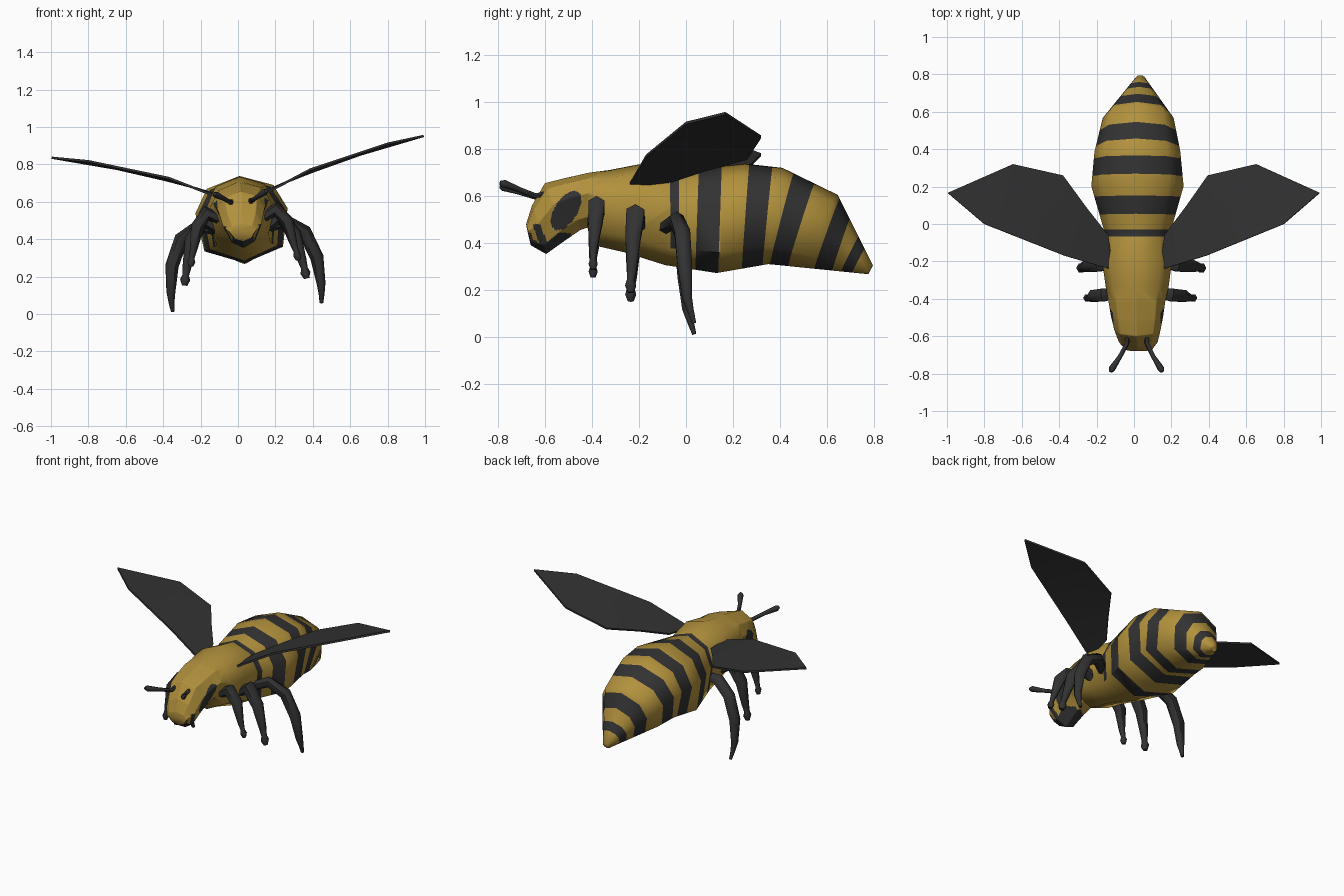
import bpy, bmesh, math
from mathutils import Matrix, Vector

if "Cube" in bpy.data.objects:
    bpy.data.objects.remove(bpy.data.objects["Cube"])


def material(name, rgb):
    m = bpy.data.materials.new(name)
    m.diffuse_color = (*rgb, 1)
    m.use_nodes = True
    m.node_tree.nodes["Principled BSDF"].inputs["Base Color"].default_value = m.diffuse_color
    return m


YELLOW = material("honey_yellow", (0.445, 0.285, 0.046))
BLACK = material("charcoal_black", (0.032, 0.032, 0.032))

# The whole insect banks slightly to one side
BANK = (Matrix.Translation((0.018, 0, 0.56)) @ Matrix.Rotation(math.radians(-3.35), 4, 'Y')
        @ Matrix.Translation((0, 0, -0.56)))


def finish(name, bm, mats, angle=60, mirror=False):
    bmesh.ops.recalc_face_normals(bm, faces=bm.faces)
    me = bpy.data.meshes.new(name)
    bm.to_mesh(me)
    bm.free()
    for m in mats:
        me.materials.append(m)
    me.shade_smooth()
    me.set_sharp_from_angle(angle=math.radians(angle))
    ob = bpy.data.objects.new(name, me)
    bpy.context.collection.objects.link(ob)
    ob.matrix_world = BANK
    if mirror:
        ob.modifiers.new("mirror", 'MIRROR').use_clip = False
    return ob


def loft(bm, rings):
    rows = [[bm.verts.new(p) for p in ring] for ring in rings]
    n = len(rows[0])
    for a, b in zip(rows, rows[1:]):
        for i in range(n):
            bm.faces.new((a[i], a[(i + 1) % n], b[(i + 1) % n], b[i]))
    bm.faces.new(rows[0])
    bm.faces.new(rows[-1])


# Body: eight-sided rings as top y, top z, bottom y, bottom z, half width, lower width factor
SECTIONS = [
    (-.68, .48, -.66, .39, .072, .6),
    (-.655, .56, -.595, .353, .104, .6),
    (-.60, .655, -.515, .41, .124, .65),
    (-.52, .675, -.45, .455, .14, .7),
    (-.41, .70, -.42, .465, .152, .7),
    (-.33, .71, -.37, .385, .167, .75),
    (-.20, .735, -.26, .36, .184, .75),
    (-.05, .705, -.09, .306, .170, .85),
    (.25, .738, .13, .272, .247, .85),
    (.41, .72, .35, .31, .230, .85),
    (.645, .605, .45, .30, .190, .85),
    (.795, .305, .775, .267, .022, .85),
]


def body_ring(yt, zt, yb, zb, w, low):
    mid = Vector((0, (yt + yb) / 2, (zt + zb) / 2))
    up = Vector((0, (yt - yb) / 2, (zt - zb) / 2))
    profile = [(0, 1), (.72, .75), (1, .2), (low, -.68), (0, -1), (-low, -.68), (-1, .2), (-.72, .75)]
    return [mid + up * b + Vector((a * w, 0, 0)) for a, b in profile]


bm = bmesh.new()
loft(bm, [body_ring(*s) for s in SECTIONS])

# Finer faces on the head so the eyes and mouth can be coloured
head = [f for f in bm.faces if f.calc_center_median().y < -.43 and len(f.verts) == 4]
bmesh.ops.subdivide_edges(bm, edges=list({e for f in head for e in f.edges}), cuts=15, use_grid_fill=True)

# Stripe edges: front line then back line, each from (y, z) above to (y, z) below
STRIPES = [
    ((-.068, .70), (-.065, .30), (-.03, .70), (-.03, .30)),
    ((.055, .72), (.04, .29), (.152, .72), (.138, .29)),
    ((.268, .72), (.238, .30), (.367, .72), (.325, .30)),
    ((.458, .70), (.36, .32), (.548, .66), (.44, .32)),
    ((.65, .58), (.545, .29), (.692, .49), (.625, .29)),
    ((.73, .42), (.66, .28), (.757, .37), (.71, .28)),
]


def line_normal(a, b):
    return Vector((0, a[1] - b[1], b[0] - a[0]))


def behind(p, a, b):
    return (p - Vector((0, *a))).dot(line_normal(a, b)) > 0


for s in STRIPES:
    for a, b in (s[:2], s[2:]):
        geom = bm.verts[:] + bm.edges[:] + bm.faces[:]
        bmesh.ops.bisect_plane(bm, geom=geom, dist=1e-5, plane_co=(0, *a), plane_no=line_normal(a, b))


def is_dark(p, n):
    if p.y > -.1:
        # the narrow waist stripe stops short of the belly
        return any(behind(p, *s[:2]) and not behind(p, *s[2:]) for s in STRIPES) and (p.y > 0 or p.z > .46)
    # slanted oval eyes
    dy, dz = p.y + .51, p.z - .532
    u, v = dy * .55 + dz * .835, dy * .835 - dz * .55
    if abs(p.x) > .06 and (u / .093) ** 2 + (v / .048) ** 2 < 1:
        return True
    # mouth, underside of the chin and slanted cheek marks
    if p.y < -.585 and p.z < .41 and abs(p.x) < .058:
        return True
    if p.y < -.49 and p.z < .44 and n.z < -.55:
        return True
    return .385 < p.z < .475 and abs(p.y + .620 + (p.z - .43) * .35) < .017 and abs(p.x) > .05


bmesh.ops.recalc_face_normals(bm, faces=bm.faces)
for f in bm.faces:
    f.material_index = int(is_dark(f.calc_center_median(), f.normal))
finish("body", bm, [YELLOW, BLACK])


# Legs and antennae: tapered six-sided tubes, points as x, y, z, radius
def tube(name, pts, ref):
    bm = bmesh.new()
    ps = [Vector(p[:3]) for p in pts]
    rings = []
    for i, p in enumerate(ps):
        t = (ps[min(i + 1, len(ps) - 1)] - ps[max(i - 1, 0)]).normalized()
        u = t.cross(Vector(ref)).normalized()
        v = t.cross(u)
        angles = [k * math.tau / 6 for k in range(6)]
        rings.append([p + (u * math.cos(a) + v * math.sin(a)) * pts[i][3] for a in angles])
    loft(bm, rings)
    finish(name, bm, [BLACK], mirror=True)


tube("front_legs", [(.11, -.37, .51, .028), (.185, -.38, .55, .04), (.24, -.385, .48, .036),
                    (.268, -.395, .36, .02), (.28, -.395, .315, .014), (.284, -.395, .295, .022),
                    (.288, -.395, .27, .012)], (0, 1, 0))
tube("middle_legs", [(.13, -.2, .46, .03), (.21, -.215, .51, .045), (.275, -.225, .41, .038),
                     (.308, -.23, .27, .024), (.318, -.235, .225, .018), (.322, -.235, .2, .027),
                     (.327, -.235, .17, .014)], (0, 1, 0))
tube("hind_legs", [(.12, -.1, .45, .028), (.23, -.04, .485, .036), (.33, -.015, .42, .038),
                   (.388, -.005, .28, .036), (.402, .005, .14, .024), (.402, .02, .085, .016),
                   (.398, .035, .035, .010)], (0, 1, 0))
tube("antennae", [(.05, -.575, .612, .012), (.053, -.64, .598, .012), (.09, -.71, .622, .012),
                  (.132, -.775, .645, .018), (.138, -.79, .65, .010)], (0, 0, 1))

# Wings: thin angular blades with crisp rims
bm = bmesh.new()
lead = [(.125, -.245, .64), (.375, -.17, .755), (.80, 0, .87), (.995, .167, .90)]
trail = [(.15, -.06, .66), (.265, .09, .703), (.387, .26, .743), (.65, .32, .82)]
L = [bm.verts.new(p) for p in lead]
T = [bm.verts.new(p) for p in trail]
for face in ((L[0], L[1], T[1], T[0]), (L[1], T[2], T[1]), (L[1], L[2], T[3], T[2]), (L[2], L[3], T[3])):
    bm.faces.new(face)
bmesh.ops.recalc_face_normals(bm, faces=bm.faces)
bmesh.ops.solidify(bm, geom=bm.faces[:], thickness=0.012)
finish("wings", bm, [BLACK], angle=30, mirror=True)
